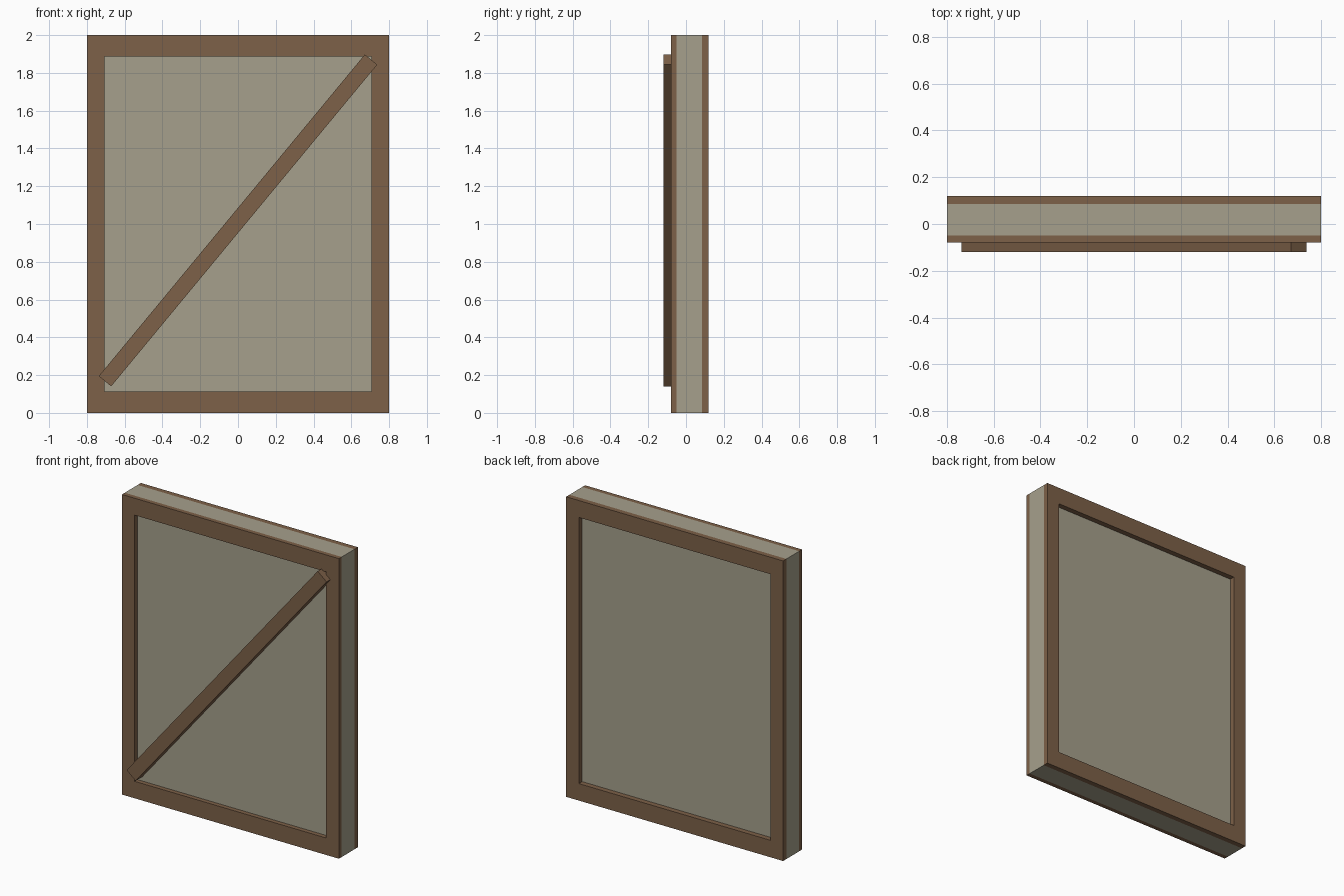
import bpy, bmesh, math
from mathutils import Matrix

if "Cube" in bpy.data.objects:
    bpy.data.objects.remove(bpy.data.objects["Cube"])


def material(name, rgb):
    m = bpy.data.materials.new(name)
    m.diffuse_color = (*rgb, 1)
    m.use_nodes = True
    m.node_tree.nodes["Principled BSDF"].inputs["Base Color"].default_value = m.diffuse_color
    return m


WOOD = material("brown wood", (0.205, 0.119, 0.065))
PANEL = material("grey beige panel", (0.381, 0.352, 0.262))


def finish(name, bm, mat):
    bmesh.ops.recalc_face_normals(bm, faces=bm.faces)
    me = bpy.data.meshes.new(name)
    bm.to_mesh(me)
    bm.free()
    me.materials.append(mat)
    ob = bpy.data.objects.new(name, me)
    bpy.context.collection.objects.link(ob)
    return ob


def box(name, size, loc, mat, tilt=0):
    bm = bmesh.new()
    bmesh.ops.create_cube(bm, size=1, matrix=Matrix.Translation(loc)
                          @ Matrix.Rotation(tilt, 4, 'Y') @ Matrix.Diagonal((*size, 1)))
    return finish(name, bm, mat)


def frame(name, y0, y1):
    # rectangular ring with an open centre, extruded in depth
    bm = bmesh.new()
    rings = [[bm.verts.new((sx * hx, y0, 1 + sz * hz))
              for sx, sz in ((-1, -1), (1, -1), (1, 1), (-1, 1))]
             for hx, hz in ((0.8, 1.0), (0.706, 0.887))]
    outer, inner = rings
    faces = [bm.faces.new((outer[i], outer[(i + 1) % 4], inner[(i + 1) % 4], inner[i]))
             for i in range(4)]
    ext = bmesh.ops.extrude_face_region(bm, geom=faces, use_keep_orig=True)
    moved = [v for v in ext["geom"] if isinstance(v, bmesh.types.BMVert)]
    bmesh.ops.translate(bm, verts=moved, vec=(0, y1 - y0, 0))
    return finish(name, bm, WOOD)


# Core panel sandwiched between the two trim frames
box("panel", (1.6, 0.135, 2.0), (0, 0.0175, 1), PANEL)
frame("front_frame", -0.08, -0.05)
frame("back_frame", 0.085, 0.12)

# Diagonal brace across the front
box("diagonal_brace", (0.085, 0.07, 2.21), (0, -0.085, 1.019), WOOD, math.atan2(1.412, 1.707))
